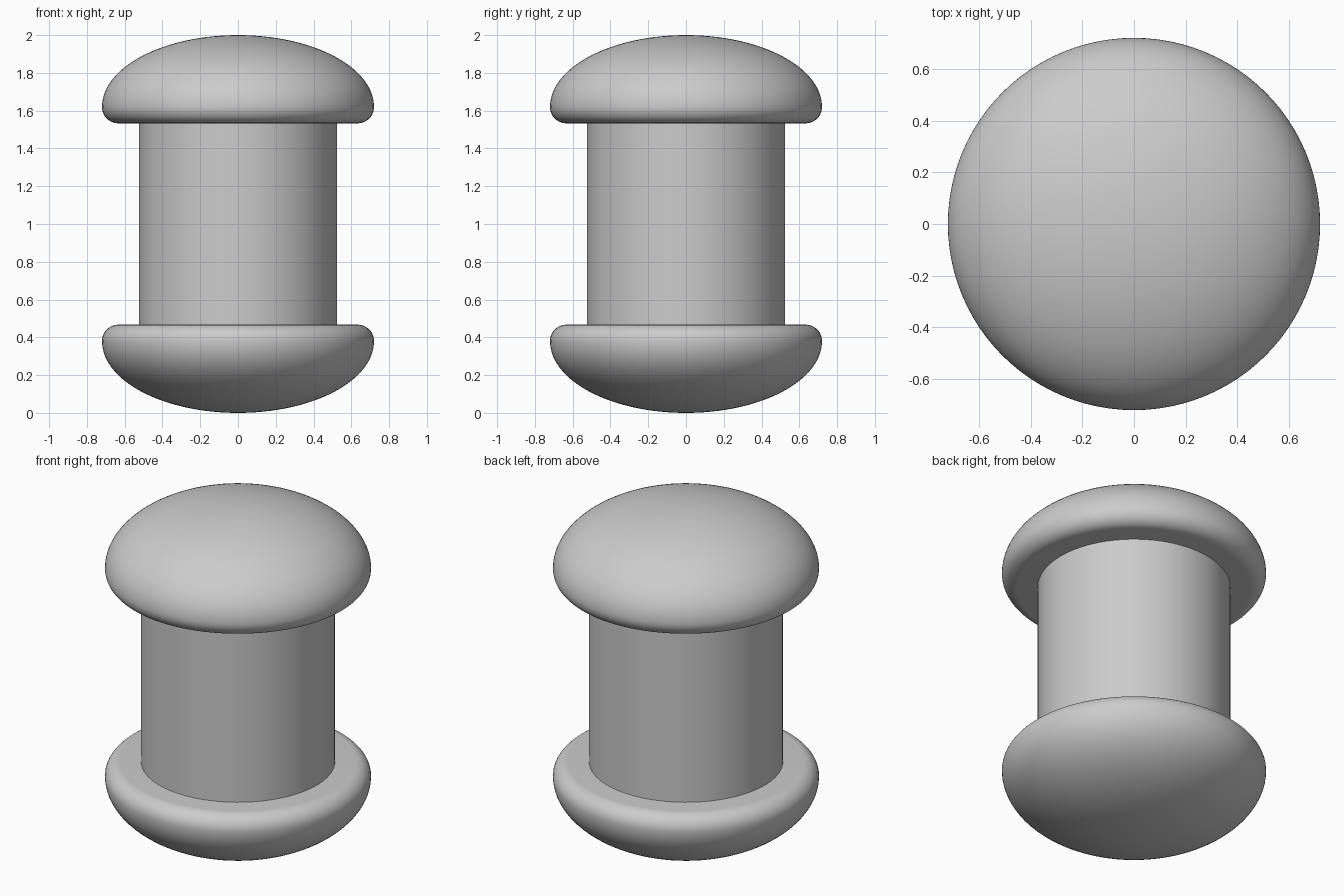
import bpy
from math import sin, cos, pi, radians

cube = bpy.data.objects.get("Cube")
if cube:
    bpy.data.objects.remove(cube, do_unlink=True)

SIDES = 96
SHAFT_R, HEAD_R = 0.525, 0.72
RIM_Z, FLAT_Z, TOP_Z = 1.62, 1.533, 2.0
LIP = 0.085

grey = bpy.data.materials.new("plain grey")
grey.use_nodes = True
colour = (0.6, 0.6, 0.6, 1)
grey.diffuse_color = colour
grey.node_tree.nodes["Principled BSDF"].inputs["Base Color"].default_value = colour


def finish(obj, name):
    obj.name = name
    obj.data.materials.append(grey)
    bpy.ops.object.select_all(action="DESELECT")
    obj.select_set(True)
    bpy.context.view_layer.objects.active = obj
    bpy.ops.object.shade_smooth_by_angle(angle=radians(35))


def lathe(name, profile):
    """Turn an (r, z) profile, running from axis to axis, around z."""
    verts, rings, faces = [], [], []
    for r, z in profile:
        count = SIDES if r > 1e-6 else 1
        start = len(verts)
        verts += [(r * cos(2 * pi * i / SIDES), r * sin(2 * pi * i / SIDES), z)
                  for i in range(count)]
        rings.append([start + i % count for i in range(SIDES)])
    for low, high in zip(rings, rings[1:]):
        for i in range(SIDES):
            j = (i + 1) % SIDES
            quad = [low[i], low[j], high[j], high[i]]
            faces.append(list(dict.fromkeys(quad)))
    mesh = bpy.data.meshes.new(name)
    mesh.from_pydata(verts, [], faces)
    obj = bpy.data.objects.new(name, mesh)
    bpy.context.collection.objects.link(obj)
    finish(obj, name)


# Head profile: flat underside, rounded lip, elliptical dome
head = [(0, FLAT_Z)]
for k in range(13):
    a = pi / 2 * k / 12
    head.append((HEAD_R - LIP + LIP * sin(a), RIM_Z - (RIM_Z - FLAT_Z) * cos(a)))
for k in range(1, 32):
    a = pi / 2 * k / 32
    head.append((HEAD_R * cos(a), RIM_Z + (TOP_Z - RIM_Z) * sin(a)))
head.append((0, TOP_Z))

lathe("upper_head", head)
# Lower head is the same profile mirrored top to bottom
lathe("lower_head", [(r, TOP_Z - z) for r, z in reversed(head)])

# Shaft between the heads
bpy.ops.mesh.primitive_cylinder_add(vertices=64, radius=SHAFT_R,
                                    depth=2 * (FLAT_Z - 1), location=(0, 0, 1))
finish(bpy.context.object, "shaft")
